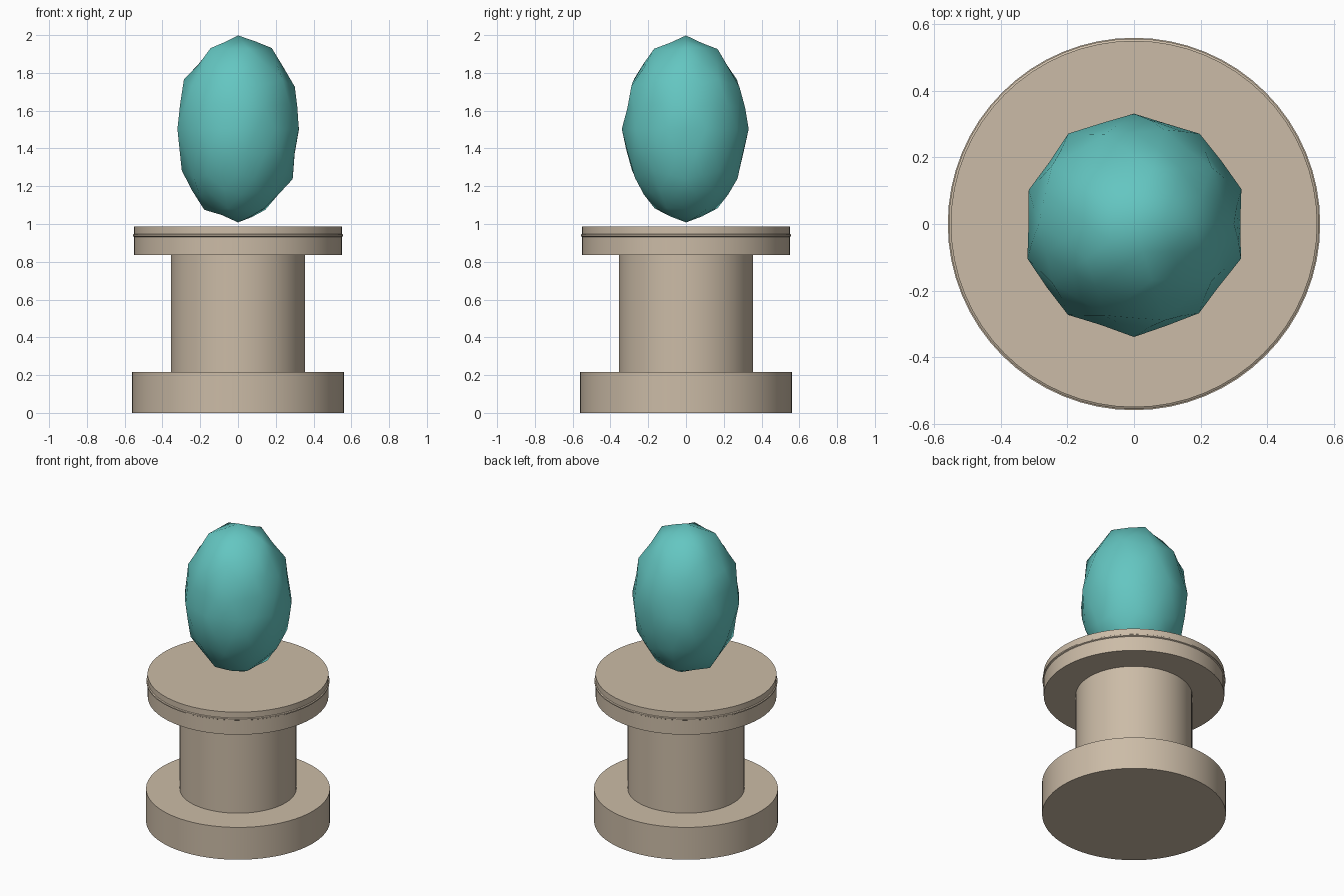
import bpy, bmesh, math, random
from mathutils import Vector

if "Cube" in bpy.data.objects:
    bpy.data.objects.remove(bpy.data.objects["Cube"])

random.seed(4)


def material(name, rgb):
    m = bpy.data.materials.new(name)
    m.diffuse_color = (*rgb, 1)
    m.use_nodes = True
    m.node_tree.nodes["Principled BSDF"].inputs["Base Color"].default_value = m.diffuse_color
    return m


def finish(name, bm, mat, angle):
    bmesh.ops.recalc_face_normals(bm, faces=bm.faces)
    me = bpy.data.meshes.new(name)
    bm.to_mesh(me)
    bm.free()
    me.materials.append(mat)
    ob = bpy.data.objects.new(name, me)
    bpy.context.collection.objects.link(ob)
    bpy.ops.object.select_all(action='DESELECT')
    ob.select_set(True)
    bpy.context.view_layer.objects.active = ob
    bpy.ops.object.shade_smooth_by_angle(angle=math.radians(angle))
    return ob


def lathe(name, profile, mat, sides=64):
    """Spin a (radius, height) profile about z; ends are capped."""
    bm = bmesh.new()
    rings = []
    for r, z in profile:
        rings.append([bm.verts.new((r * math.cos(2 * math.pi * i / sides),
                                    r * math.sin(2 * math.pi * i / sides), z))
                      for i in range(sides)])
    for a, b in zip(rings, rings[1:]):
        for i in range(sides):
            j = (i + 1) % sides
            bm.faces.new((a[i], a[j], b[j], b[i]))
    bm.faces.new(rings[0])
    bm.faces.new(rings[-1])
    return finish(name, bm, mat, 30)


stone = material("tan_stone", (0.60, 0.50, 0.385))
teal = material("teal_crystal", (0.127, 0.565, 0.535))

# Pedestal: foot, column and lipped cap in one turned profile
lathe("pedestal", [
    (0.56, 0), (0.56, 0.217), (0.355, 0.217), (0.355, 0.835),
    (0.55, 0.835), (0.55, 0.932), (0.557, 0.936), (0.557, 0.944),
    (0.551, 0.948), (0.551, 0.987)], stone)

# Egg-shaped faceted crystal floating above the cap
bm = bmesh.new()
bmesh.ops.create_icosphere(bm, subdivisions=2, radius=1)
corners = set(bm.verts)
bmesh.ops.subdivide_edges(bm, edges=bm.edges[:], cuts=1, use_grid_fill=True)
for v in bm.verts:
    # small dents on the facets, corners stay put
    dent = 0 if v in corners else random.uniform(-0.012, 0.018)
    p = v.co * (1 + dent)
    v.co = Vector((p.x * 0.335, p.y * 0.335, 1.503 + p.z * 0.497))
finish("crystal", bm, teal, 40)
